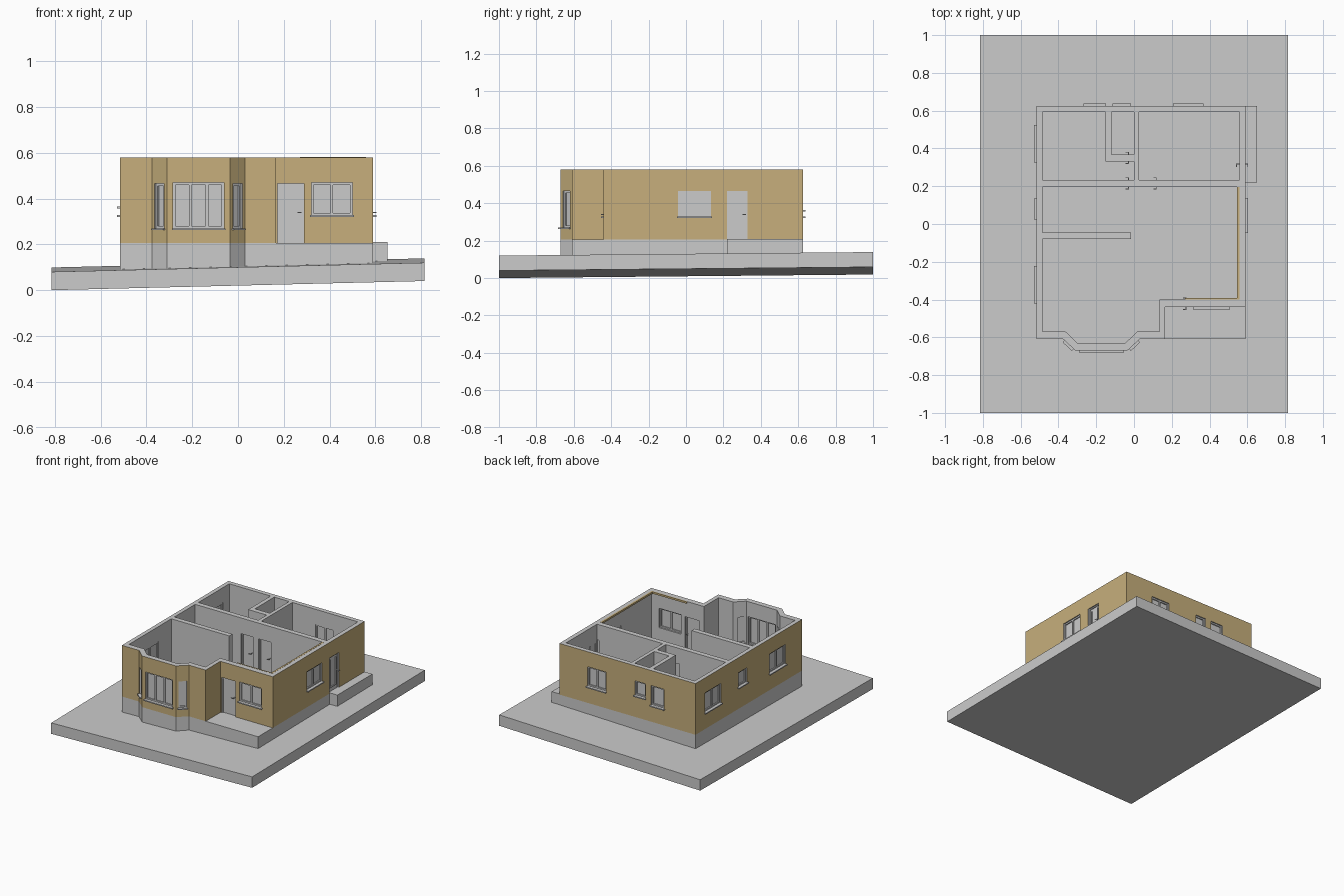
import bpy, bmesh
from math import pi
from mathutils import Matrix, Vector

if "Cube" in bpy.data.objects:
    bpy.data.objects.remove(bpy.data.objects["Cube"])

tan = bpy.data.materials.new("tan_render")
tan.diffuse_color = (0.57, 0.43, 0.2, 1)
tan.use_nodes = True
tan.node_tree.nodes["Principled BSDF"].inputs["Base Color"].default_value = tan.diffuse_color
FLOOR, TOP, T = 0.205, 0.58, 0.036


def finish(name, bm, mats=()):
    bmesh.ops.recalc_face_normals(bm, faces=bm.faces)
    me = bpy.data.meshes.new(name)
    bm.to_mesh(me)
    bm.free()
    for m in mats:
        me.materials.append(m)
    ob = bpy.data.objects.new(name, me)
    bpy.context.collection.objects.link(ob)
    return ob


def add_box(bm, lo, hi, mat=Matrix()):
    lo, hi = Vector(lo), Vector(hi)
    size = hi - lo
    m = mat @ Matrix.Translation((lo + hi) / 2) @ Matrix.Diagonal((*size, 1))
    bmesh.ops.create_cube(bm, size=1, matrix=m)


def box(name, lo, hi, mats=()):
    bm = bmesh.new()
    add_box(bm, lo, hi)
    return finish(name, bm, mats)


def prism(name, pts, z0, z1):
    bm = bmesh.new()
    f = bm.faces.new([bm.verts.new((x, y, z0)) for x, y in pts])
    up = bmesh.ops.extrude_face_region(bm, geom=[f])["geom"]
    bmesh.ops.translate(bm, vec=(0, 0, z1 - z0),
                        verts=[v for v in up if isinstance(v, bmesh.types.BMVert)])
    return finish(name, bm)


# sloping ground slab
bm = bmesh.new()
add_box(bm, (-0.815, -1, 0), (0.815, 1, 0.08))
for v in bm.verts:
    v.co.z += 0.0295 + 0.0245 * v.co.x + 0.0095 * v.co.y
finish("ground_slab", bm)

# floor plan outlines with the front bay
bay = [(-0.515, -0.61), (-0.375, -0.61), (-0.31, -0.67), (-0.035, -0.67), (0.03, -0.61)]
back = [(0.59, 0.625), (-0.515, 0.625)]
outer = bay + [(0.165, -0.61), (0.165, -0.44), (0.59, -0.44)] + back
inner = [(-0.485, -0.57), (-0.362, -0.57), (-0.297, -0.632), (-0.048, -0.632), (0.017, -0.57),
         (0.135, -0.57), (0.135, -0.4), (0.558, -0.4), (0.558, 0.592), (-0.485, 0.592)]

# plinth with porch, and side door landing
prism("plinth", bay + [(0.59, -0.61)] + back, 0.07, FLOOR)
box("side_landing", (0.58, 0.22, 0.07), (0.652, 0.625, 0.21))

# outer wall ring, tan on the outside only
bm = bmesh.new()
rings = [[bm.verts.new((x, y, z)) for x, y in p]
         for p, z in ((outer, FLOOR), (outer, TOP), (inner, TOP), (inner, FLOOR))]
for k in range(4):
    a, b = rings[k], rings[(k + 1) % 4]
    for i in range(len(outer)):
        j = (i + 1) % len(outer)
        f = bm.faces.new((a[i], a[j], b[j], b[i]))
        f.material_index = 1 if k == 0 else 0
outer_walls = finish("outer_walls", bm, (None, tan))

# partitions
cross_wall = box("cross_wall", (-0.49, 0.197, FLOOR), (0.562, 0.234, TOP))
box("living_room_partition", (-0.49, -0.08, FLOOR), (-0.015, -0.044, TOP))
box("bedroom_partition", (0, 0.23, FLOOR), (0.026, 0.6, TOP))
box("bathroom_side_wall", (-0.15, 0.332, FLOOR), (-0.12, 0.6, TOP))
bath_wall = box("bathroom_front_wall", (-0.125, 0.332, FLOOR), (0.005, 0.368, TOP))
box("hall_lining_side", (0.546, -0.4, TOP - 0.012), (0.559, 0.197, TOP + 0.001), (tan,))
box("hall_lining_front", (0.27, -0.401, TOP - 0.012), (0.559, -0.392, TOP + 0.001), (tan,))

cut = bmesh.new()


def place(x, y, turn):
    return Matrix.Translation((x, y, 0)) @ Matrix.Rotation(turn, 4, "Z")


def frame(bm, m, w, z0, z1, b, sill):
    add_box(bm, (-w, 0.008, z0), (b - w, 0.028, z1), m)
    add_box(bm, (w - b, 0.008, z0), (w, 0.028, z1), m)
    add_box(bm, (-w, 0.008, z1 - b), (w, 0.028, z1), m)
    if sill:
        add_box(bm, (-w, 0.008, z0), (w, 0.028, z0 + b), m)


def handle(bm, m, x, z):
    for s in (-1, 1):
        ys = sorted((0.018, 0.018 + s * 0.03))
        add_box(bm, (x - 0.002, ys[0], z - 0.002), (x + 0.002, ys[1], z + 0.002), m)
        yl = 0.018 + s * 0.03
        add_box(bm, (x - 0.016, yl - 0.002, z - 0.002), (x + 0.002, yl + 0.002, z + 0.002), m)


def window(name, x, y, turn, width, z0, z1, panes):
    m, w = place(x, y, turn), width / 2
    add_box(cut, (-w, -0.03, z0), (w, 0.06, z1), m)
    bm = bmesh.new()
    frame(bm, m, w, z0, z1, 0.01, True)
    for i in range(1, panes):
        c = -w + width * i / panes
        add_box(bm, (c - 0.006, 0.008, z0), (c + 0.006, 0.028, z1), m)
    add_box(bm, (-w, 0.016, z0), (w, 0.02, z1), m)
    finish(name, bm)
    bm = bmesh.new()
    add_box(bm, (-w - 0.006, -0.014, z0 - 0.008), (w + 0.006, 0.01, z0), m)
    finish(name + "_sill", bm)


def door(name, x, y, turn, width, glazed=False):
    m, w, z1 = place(x, y, turn), width / 2, 0.465
    add_box(cut, (-w, -0.02, FLOOR), (w, 0.05, z1), m)
    bm = bmesh.new()
    frame(bm, m, w, FLOOR, z1, 0.008, False)
    add_box(bm, (-w, 0.014, FLOOR), (w, 0.024, z1), m)
    if glazed:
        for s in (-1, 1):
            add_box(bm, (s * 0.032 - 0.003, 0.008, 0.235), (s * 0.032 + 0.003, 0.028, 0.44), m)
        add_box(bm, (-0.032, 0.008, 0.235), (0.032, 0.028, 0.241), m)
    handle(bm, m, w - 0.012, 0.34)
    finish(name, bm)


# windows: bay, front, right, back, left
window("bay_window", -0.172, -0.67, 0, 0.222, 0.27, 0.47, 3)
window("bay_window_left", -0.3435, -0.639, -0.745, 0.055, 0.27, 0.465, 1)
window("bay_window_right", -0.0015, -0.639, 0.745, 0.055, 0.27, 0.465, 1)
window("hall_window_front", 0.41, -0.44, 0, 0.18, 0.328, 0.47, 2)
window("hall_window_side", 0.59, 0.045, pi / 2, 0.175, 0.328, 0.465, 2)
window("bedroom_window_back", 0.288, 0.625, pi, 0.15, 0.328, 0.47, 2)
window("bathroom_window", -0.065, 0.625, pi, 0.085, 0.365, 0.47, 1)
window("kitchen_window_back", -0.208, 0.625, pi, 0.105, 0.328, 0.47, 1)
window("left_window_back", -0.515, 0.425, -pi / 2, 0.185, 0.328, 0.47, 2)
window("left_window_small", -0.515, 0.08, -pi / 2, 0.1, 0.365, 0.47, 1)
window("left_window_front", -0.515, -0.322, -pi / 2, 0.185, 0.328, 0.47, 2)

# doors
door("front_door", 0.23, -0.44, 0, 0.115)
door("side_door", 0.59, 0.275, pi / 2, 0.11, True)
door("inner_door_left", -0.065, 0.197, 0, 0.095)
door("inner_door_right", 0.08, 0.197, 0, 0.1)
door("bathroom_door", -0.06, 0.332, 0, 0.085)

# cut the openings
cutter = finish("opening_cutter", cut)
cutter.hide_render = True
cutter.hide_viewport = True
cutter.display_type = "WIRE"
for wall in (outer_walls, cross_wall, bath_wall):
    mod = wall.modifiers.new("openings", "BOOLEAN")
    mod.operation, mod.solver, mod.object = "DIFFERENCE", "EXACT", cutter
